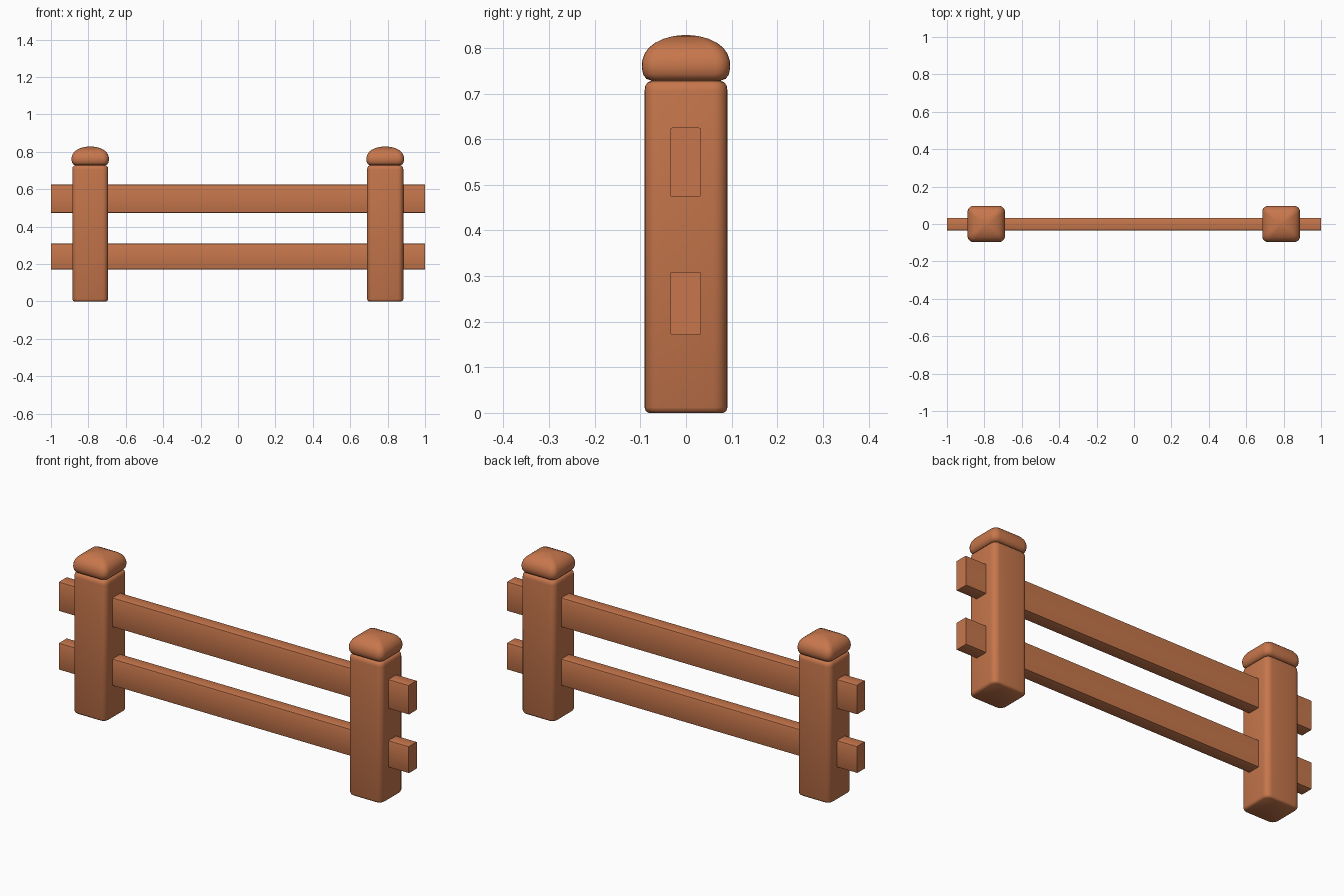
import bpy, bmesh, math

if "Cube" in bpy.data.objects:
    bpy.data.objects.remove(bpy.data.objects["Cube"])

wood = bpy.data.materials.new("warm_brown_wood")
wood.diffuse_color = (0.57, 0.183, 0.072, 1)
wood.use_nodes = True
wood.node_tree.nodes["Principled BSDF"].inputs["Base Color"].default_value = wood.diffuse_color


def finish(bm, name, angle):
    bmesh.ops.recalc_face_normals(bm, faces=bm.faces[:])
    me = bpy.data.meshes.new(name)
    bm.to_mesh(me)
    bm.free()
    me.materials.append(wood)
    ob = bpy.data.objects.new(name, me)
    bpy.context.collection.objects.link(ob)
    bpy.ops.object.select_all(action='DESELECT')
    ob.select_set(True)
    bpy.context.view_layer.objects.active = ob
    bpy.ops.object.shade_smooth_by_angle(angle=math.radians(angle))
    return ob


def rounded_loft(name, cx, levels, angle=40, seg=5):
    """Stack of rounded rectangles: (z, half width x, half depth y, corner radius)."""
    bm = bmesh.new()
    rings = []
    for z, hx, hy, r in levels:
        ring = []
        for q, (sx, sy) in enumerate([(1, 1), (-1, 1), (-1, -1), (1, -1)]):
            for i in range(seg + 1):
                a = (q + i / seg) * math.pi / 2
                ring.append(bm.verts.new((cx + sx * (hx - r) + r * math.cos(a),
                                          sy * (hy - r) + r * math.sin(a), z)))
        rings.append(ring)
    n = len(rings[0])
    for a, b in zip(rings, rings[1:]):
        for i in range(n):
            bm.faces.new((a[i], a[(i + 1) % n], b[(i + 1) % n], b[i]))
    bm.faces.new(rings[0])
    bm.faces.new(rings[-1])
    return finish(bm, name, angle)


def rail(name, z0, z1):
    bm = bmesh.new()
    bmesh.ops.create_cube(bm, size=1)
    for v in bm.verts:
        v.co = (v.co.x * 2, v.co.y * 0.067 - 0.001, z0 + (v.co.z + 0.5) * (z1 - z0))
    long_edges = [e for e in bm.edges if abs(e.verts[0].co.x - e.verts[1].co.x) > 1]
    bmesh.ops.bevel(bm, geom=long_edges, offset=0.004, segments=2,
                    profile=0.5, affect='EDGES')
    finish(bm, name, 30)


for side, cx, w in (("left", -0.79, 0.096), ("right", 0.787, 0.097)):
    # square post with rounded corners and a narrow neck under the cap
    rounded_loft(side + "_post", cx, [
        (0.000, w - 0.010, 0.082, 0.024), (0.004, w - 0.004, 0.088, 0.028),
        (0.012, w, 0.091, 0.030), (0.705, w, 0.091, 0.030),
        (0.718, w - 0.002, 0.089, 0.029), (0.725, w - 0.008, 0.083, 0.025),
        (0.727, w - 0.014, 0.077, 0.022), (0.745, w - 0.014, 0.077, 0.022)])
    # pillow-shaped cap
    c = w + 0.004
    rounded_loft(side + "_cap", cx, [
        (0.729, c - 0.018, 0.078, 0.022), (0.732, c - 0.010, 0.087, 0.026),
        (0.742, c - 0.003, 0.094, 0.030), (0.757, c, 0.097, 0.032),
        (0.772, c - 0.001, 0.096, 0.032), (0.787, c - 0.006, 0.091, 0.030),
        (0.800, c - 0.015, 0.082, 0.027), (0.811, c - 0.029, 0.068, 0.022),
        (0.820, c - 0.048, 0.049, 0.016), (0.826, c - 0.070, 0.027, 0.010),
        (0.828, c - 0.090, 0.007, 0.004)], angle=50)

# two long rails running through both posts
rail("upper_rail", 0.474, 0.625)
rail("lower_rail", 0.171, 0.309)
